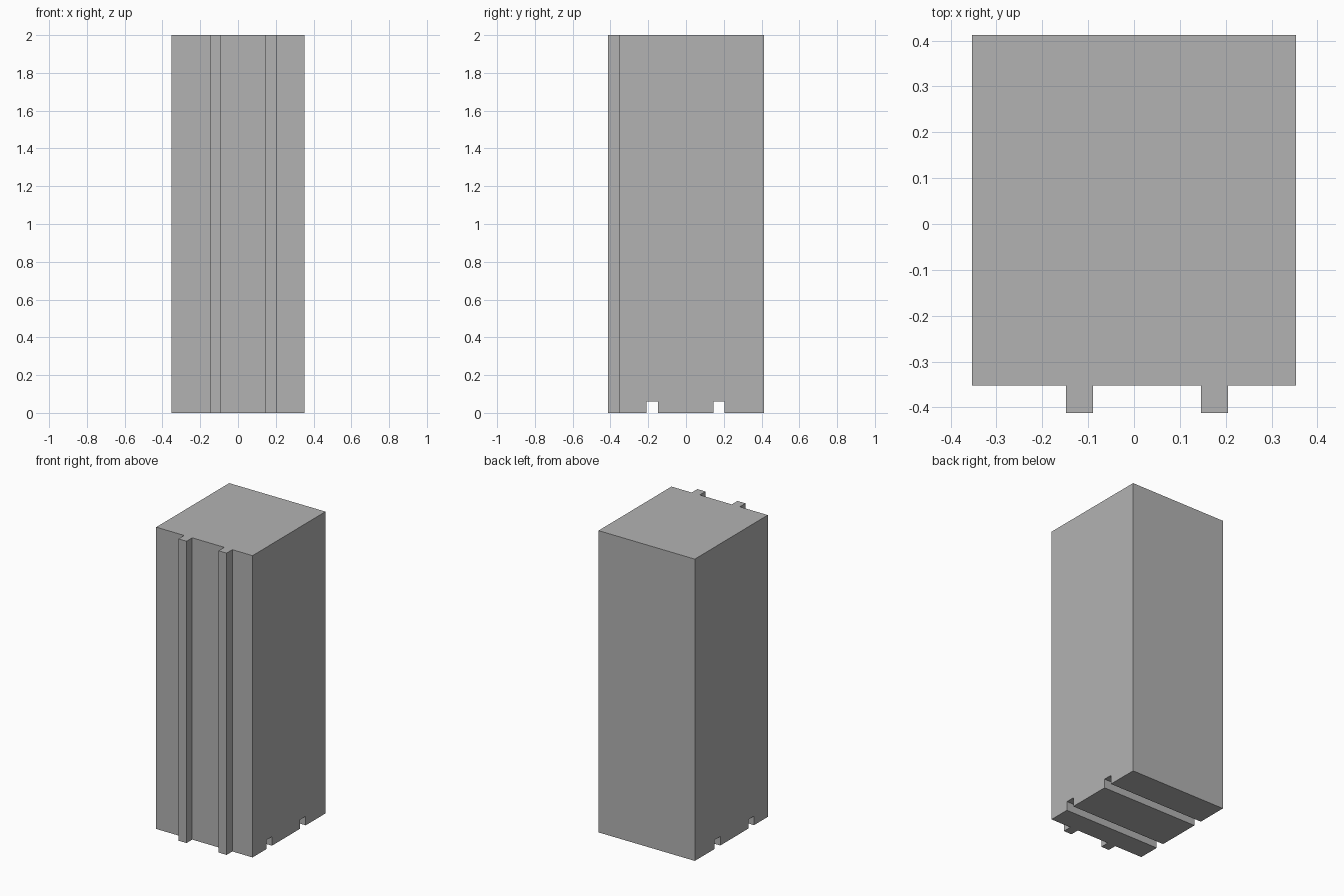
import bpy
import bmesh

cube = bpy.data.objects.get("Cube")
if cube:
    bpy.data.objects.remove(cube, do_unlink=True)

HEIGHT = 2.0
SIDE = 0.353
BACK, FRONT, RIB_FRONT = 0.412, -0.352, -0.412
RIBS = [(-0.148, -0.089), (0.146, 0.205)]
GROOVES = [(-0.208, -0.148), (0.145, 0.205)]
GROOVE_DEPTH = 0.06

grey = bpy.data.materials.new("plain_grey")
colour = (0.45, 0.45, 0.45, 1)
grey.diffuse_color = colour
grey.use_nodes = True
grey.node_tree.nodes["Principled BSDF"].inputs["Base Color"].default_value = colour


def extrude_profile(name, points, offset):
    """Extrude a closed outline along offset into a solid."""
    bm = bmesh.new()
    face = bm.faces.new([bm.verts.new(p) for p in points])
    new = bmesh.ops.extrude_face_region(bm, geom=[face])["geom"]
    verts = [v for v in new if isinstance(v, bmesh.types.BMVert)]
    bmesh.ops.translate(bm, verts=verts, vec=offset)
    bmesh.ops.recalc_face_normals(bm, faces=bm.faces)
    mesh = bpy.data.meshes.new(name)
    bm.to_mesh(mesh)
    bm.free()
    mesh.materials.append(grey)
    obj = bpy.data.objects.new(name, mesh)
    bpy.context.collection.objects.link(obj)
    return obj


# Column: plan outline with two vertical ribs on the front
outline = [(SIDE, BACK, 0), (-SIDE, BACK, 0), (-SIDE, FRONT, 0)]
for a, b in RIBS:
    outline += [(a, FRONT, 0), (a, RIB_FRONT, 0), (b, RIB_FRONT, 0), (b, FRONT, 0)]
outline.append((SIDE, FRONT, 0))
column = extrude_profile("ribbed_column", outline, (0, 0, HEIGHT))

# Two grooves running across the underside
for i, (a, b) in enumerate(GROOVES):
    profile = [(-1, a, -1), (-1, b, -1), (-1, b, GROOVE_DEPTH), (-1, a, GROOVE_DEPTH)]
    cutter = extrude_profile(f"groove_cutter_{i + 1}", profile, (2, 0, 0))
    cutter.hide_render = True
    cutter.hide_viewport = True
    cut = column.modifiers.new(f"groove_{i + 1}", "BOOLEAN")
    cut.operation = "DIFFERENCE"
    cut.solver = "EXACT"
    cut.object = cutter
